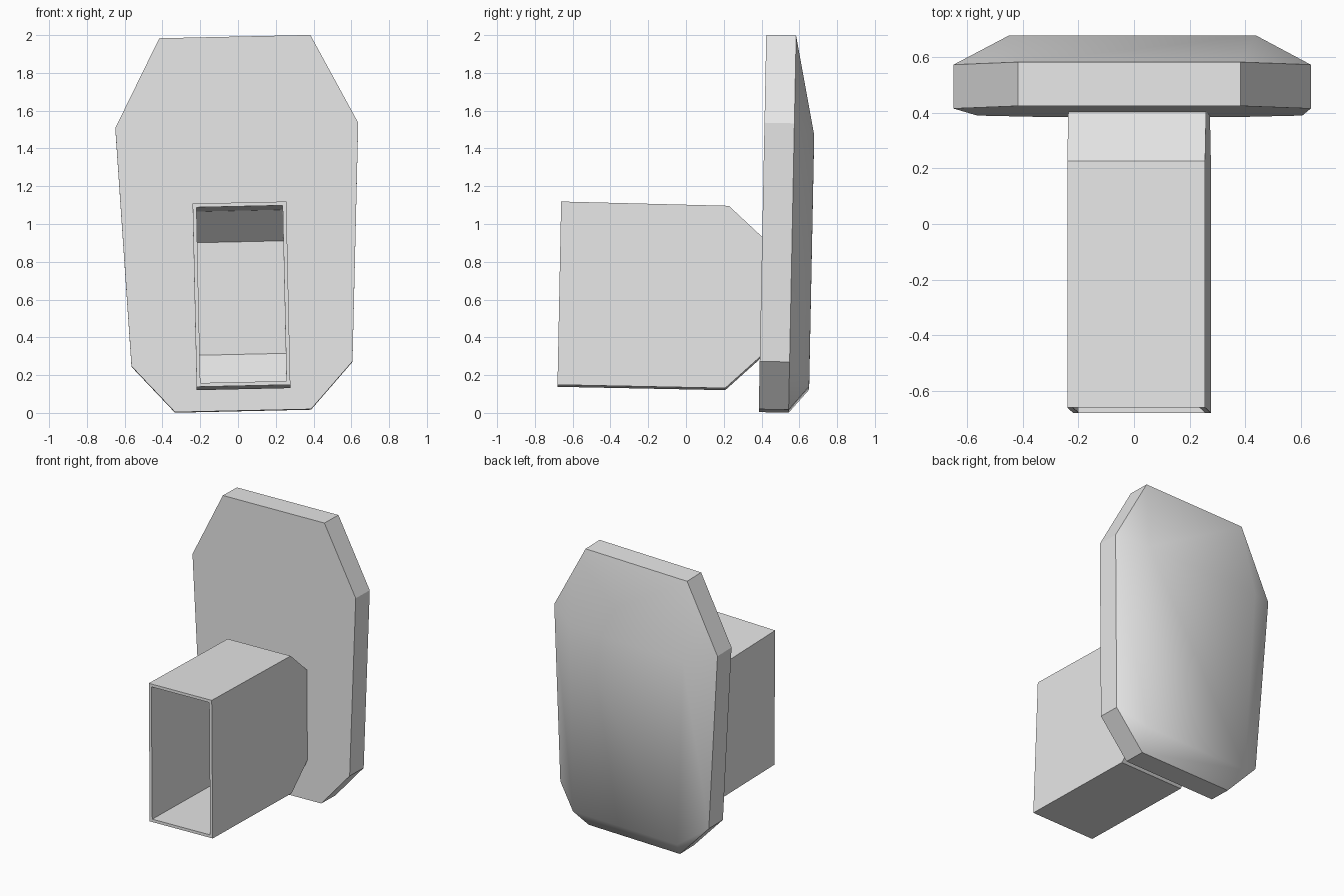
import bpy
import bmesh
from mathutils import Matrix

if "Cube" in bpy.data.objects:
    bpy.data.objects.remove(bpy.data.objects["Cube"])

grey = bpy.data.materials.new("light_grey")
grey.use_nodes = True
grey.diffuse_color = (0.8, 0.8, 0.8, 1)
grey.node_tree.nodes["Principled BSDF"].inputs["Base Color"].default_value = (0.8, 0.8, 0.8, 1)

# The whole model leans back and rolls slightly about its middle
ROLL, LEAN, MID = 0.022, 0.02, 1.0
TILT = Matrix(((1, 0, -ROLL, ROLL * MID),
               (0, 1, LEAN, -LEAN * MID),
               (ROLL, -LEAN, 1, 0),
               (0, 0, 0, 1)))


def finish(name, bm):
    bmesh.ops.recalc_face_normals(bm, faces=bm.faces)
    bm.transform(TILT)
    mesh = bpy.data.meshes.new(name)
    bm.to_mesh(mesh)
    bm.free()
    mesh.materials.append(grey)
    obj = bpy.data.objects.new(name, mesh)
    bpy.context.collection.objects.link(obj)
    return obj


def bridge(bm, a, b):
    n = len(a)
    for i in range(n):
        j = (i + 1) % n
        bm.faces.new((a[i], a[j], b[j], b[i]))


# Plate: eight-sided outline with a softly domed back
def build_plate():
    bm = bmesh.new()
    half = [(0.40, 2.0), (0.643, 1.53), (0.585, 0.268), (0.36, 0.02)]
    outline = half + [(-x, z) for x, z in reversed(half)]
    cx = 0.005
    front = [bm.verts.new((x + cx, 0.405, z)) for x, z in outline]
    rim = [bm.verts.new((x + cx, 0.563, z)) for x, z in outline]
    crown = [bm.verts.new((x + cx, 0.669, z)) for x, z in
             [(0.445, 1.475), (0.41, 0.145), (-0.41, 0.145), (-0.445, 1.475)]]
    bm.faces.new(front)
    bridge(bm, front, rim)
    # Domed back: a triangle at each clipped corner, a strip along each side
    back = [bm.faces.new(crown)]
    for i in range(4):
        a, b, c = rim[2 * i], rim[2 * i + 1], rim[(2 * i + 2) % 8]
        back.append(bm.faces.new((a, b, crown[i])))
        back.append(bm.faces.new((b, c, crown[(i + 1) % 4], crown[i])))
    for f in back:
        f.smooth = True
    for i in range(8):
        bm.edges.get((rim[i], rim[(i + 1) % 8])).smooth = False
    return finish("back_plate", bm)


# Sleeve: hollow rectangular tube narrowing where it meets the plate
def build_sleeve():
    bm = bmesh.new()

    def ring(y, w, low, high):
        return [bm.verts.new((x + 0.01, y, z)) for x, z in
                [(-w, low), (w, low), (w, high), (-w, high)]]

    wall, w = 0.02, 0.248
    sections = [(-0.663, 0.13, 1.10), (0.225, 0.13, 1.095), (0.407, 0.30, 0.932)]
    outer = [ring(y, w, lo, hi) for y, lo, hi in sections]
    inner = [ring(y, w - wall, lo + wall, hi - wall) for y, lo, hi in sections]
    loops = outer + inner[::-1]
    for a, b in zip(loops, loops[1:] + loops[:1]):
        bridge(bm, a, b)
    return finish("hollow_sleeve", bm)


build_plate()
build_sleeve()
